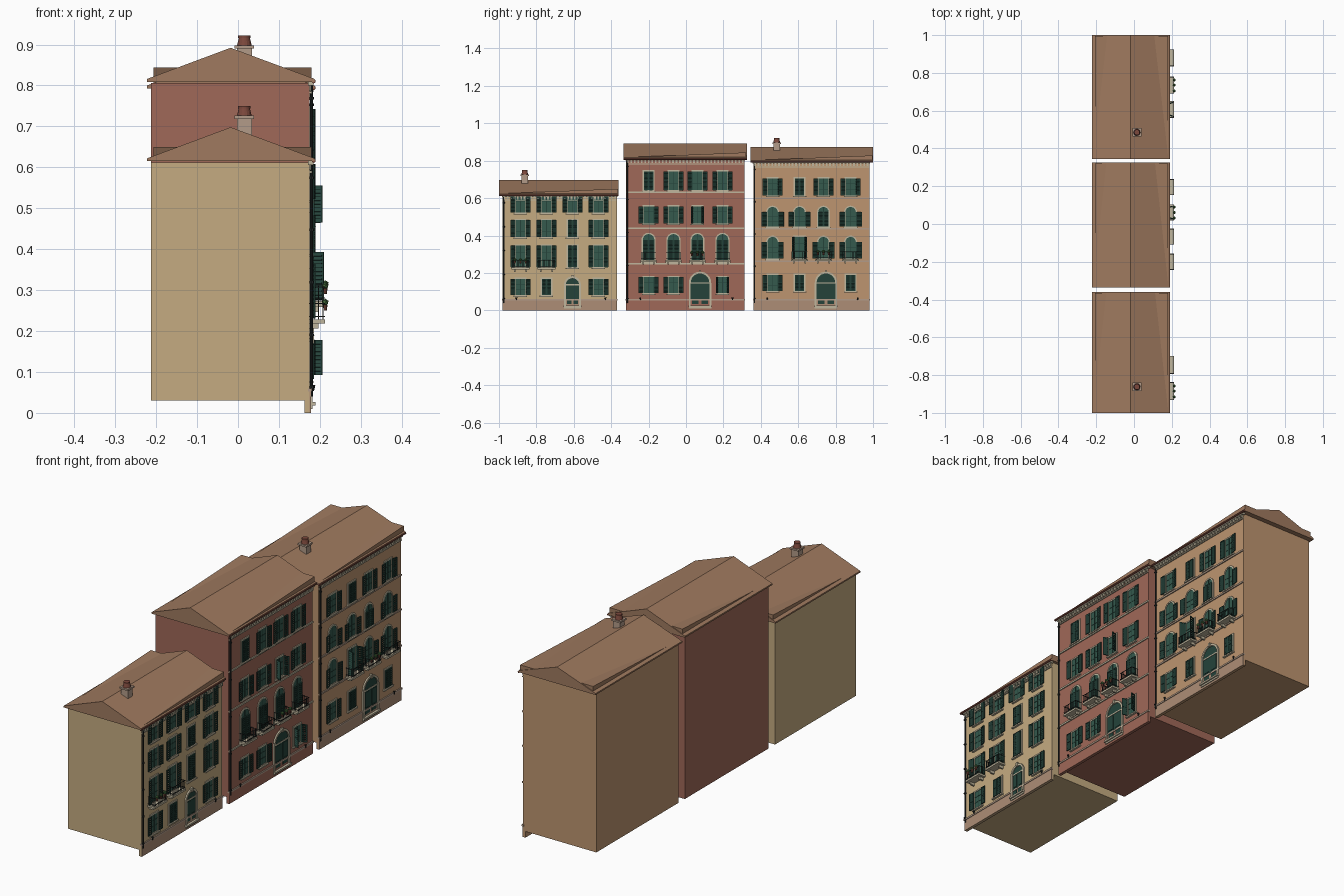
import bpy, bmesh, math, random
from mathutils import Matrix, Vector

if "Cube" in bpy.data.objects:
    bpy.data.objects.remove(bpy.data.objects["Cube"])

random.seed(4)
FX = 0.175  # x of the street facade
COL = dict(yellow=(.56, .41, .22), red=(.35, .14, .098), orange=(.51, .30, .16),
           roof=(.35, .195, .115), green=(.018, .055, .042), glass=(.035, .10, .075),
           cream=(.53, .47, .34), iron=(.018, .022, .022), clay=(.2, .065, .045),
           plinth=(.42, .27, .18), stone=(.45, .33, .25), leaf=(.05, .13, .04))
MATS = {}
for k, c in COL.items():
    MATS[k] = bpy.data.materials.new(k)
    MATS[k].diffuse_color = (*c, 1)
PARTS = {}


def part(name, col):
    """bmesh that collects everything belonging to one named object"""
    return PARTS.setdefault(name, (bmesh.new(), col))[0]


def box(bm, x0, x1, y0, y1, z0, z1, m=Matrix()):
    c = Vector(((x0 + x1) / 2, (y0 + y1) / 2, (z0 + z1) / 2))
    s = Matrix.Diagonal((x1 - x0, y1 - y0, z1 - z0, 1))
    bmesh.ops.create_cube(bm, size=1, matrix=m @ Matrix.Translation(c) @ s)


def cone(bm, x, y, z0, z1, r0, r1, n=12):
    bmesh.ops.create_cone(bm, cap_ends=True, segments=n, radius1=r0, radius2=r1,
                          depth=z1 - z0, matrix=Matrix.Translation((x, y, (z0 + z1) / 2)))


def outline(y, z0, z1, w, arched, g=0):
    """rectangular or round-headed opening, grown by g"""
    h = w / 2 + g
    pts = [(y - h, z0 - g), (y + h, z0 - g)]
    if not arched:
        return pts + [(y + h, z1 + g), (y - h, z1 + g)]
    zc = z1 - w / 2
    return pts + [(y + h * math.cos(a), zc + h * math.sin(a))
                  for a in (math.pi * i / 12 for i in range(13))]


def prism(bm, pts, x0, x1):
    a = [bm.verts.new((x0, *p)) for p in pts]
    b = [bm.verts.new((x1, *p)) for p in pts]
    bm.faces.new(a[::-1])
    bm.faces.new(b)
    for i in range(len(a)):
        j = (i + 1) % len(a)
        bm.faces.new((a[i], a[j], b[j], b[i]))


def ring(bm, inner, outer, x0, x1):
    loops = [[bm.verts.new((x, *p)) for p in pts]
             for x, pts in ((x0, inner), (x1, inner), (x1, outer), (x0, outer))]
    n = len(inner)
    for k in range(4):
        p, q = loops[k], loops[(k + 1) % 4]
        for i in range(n):
            j = (i + 1) % n
            bm.faces.new((p[i], p[j], q[j], q[i]))


def shutter(bm, y, z0, z1, w, side, angle):
    """louvred leaf hinged at y, reaching towards side, swung out by angle"""
    m = Matrix.Translation((FX + .005, y, 0)) @ Matrix.Rotation(-side * angle, 4, 'Z')
    span = lambda a, b: (min(a * side, b * side), max(a * side, b * side))
    t = .004
    for a, b in ((0, t), (w - t, w)):
        box(bm, 0, .004, *span(a, b), z0, z1, m)
    for z in (z0, (z0 + z1) / 2 - t / 2, z1 - t):
        box(bm, 0, .004, *span(t, w - t), z, z + t, m)
    n = int((z1 - z0) / .009)
    for i in range(n):
        z = z0 + (z1 - z0) * (i + .5) / n
        lo, hi = span(t, w - t)
        tilt = m @ Matrix.Translation((.002, 0, z)) @ Matrix.Rotation(.5, 4, 'Y')
        box(bm, -.0008, .0008, lo, hi, -.0055, .0055, tilt)


def window(b, y, z, h, w=.05, arched=False, mode='open'):
    z0, z1 = z - h / 2, z + h / 2
    fr = part(b + '_window_surrounds', 'cream')
    base = outline(y, z0, z1, w, arched)
    prism(part(b + '_window_glass', 'glass'), base, FX - .004, FX + .0015)
    ring(fr, base, outline(y, z0, z1, w, arched, .007), FX - .002, FX + .004)
    box(fr, FX - .002, FX + .010, y - w / 2 - .011, y + w / 2 + .011, z0 - .010, z0 - .004)
    sash = part(b + '_window_sashes', 'green')
    box(sash, FX, FX + .003, y - .0015, y + .0015, z0, z1)
    top = z1 - w / 2 if arched else z1
    for f in (.35, .68):
        zz = z0 + f * (top - z0)
        box(sash, FX, FX + .0028, y - w / 2, y + w / 2, zz - .001, zz + .001)
    sh = part(b + '_shutters', 'green')
    for s in (-1, 1):
        if mode == 'closed':
            shutter(sh, y + s * w / 2, z0, top, w / 2 - .001, -s, 0)
        else:
            a = random.choice((.06, .06, .1, .2)) if mode == 'open' else 1.25
            shutter(sh, y + s * (w / 2 + .002), z0, top, w / 2 + .002, s, a)


def balcony(b, y, z, w=.095, pots=False):
    sl, ir = part(b + '_balcony_slabs', 'cream'), part(b + '_balcony_rails', 'iron')
    x1 = FX + .038
    box(sl, FX - .002, x1, y - w / 2, y + w / 2, z - .009, z)
    for s in (-1, 1):
        box(sl, FX, FX + .022, y + s * w * .33 - .004, y + s * w * .33 + .004, z - .022, z - .009)
        ye = y + s * (w / 2 - .003)
        for zz in (z + .006, z + .038):
            box(ir, FX, x1, ye - .001, ye + .001, zz, zz + .0025)
        for i in range(4):
            x = FX + .003 + i * .009
            box(ir, x, x + .0014, ye - .0007, ye + .0007, z, z + .039)
    for zz in (z + .006, z + .038):
        box(ir, x1 - .004, x1 - .002, y - w / 2 + .002, y + w / 2 - .002, zz, zz + .0025)
    for i in range(11):
        yy = y - w / 2 + .003 + i * (w - .006) / 10
        box(ir, x1 - .0037, x1 - .0023, yy - .0007, yy + .0007, z, z + .039)
    if pots:
        for d in (-.03, 0, .028):
            cone(part(b + '_flower_pots', 'clay'), x1, y + d, z + .022, z + .036, .004, .006, 10)
            bmesh.ops.create_icosphere(part(b + '_pot_plants', 'leaf'), subdivisions=1, radius=.009,
                                       matrix=Matrix.Translation((x1, y + d, z + .042)))


def door(b, y, z1, w):
    o = outline(y, .02, z1, w, True)
    prism(part(b + '_door', 'green'), o, FX - .004, FX + .002)
    fr = part(b + '_door_surround', 'cream')
    ring(fr, o, outline(y, .02, z1, w, True, .010), FX - .002, FX + .007)
    box(fr, FX, FX + .004, y - w / 2, y + w / 2, z1 - w / 2 - .003, z1 - w / 2 + .003)
    box(fr, FX, FX + .014, y - w / 2 - .012, y + w / 2 + .012, .018, .026)
    box(fr, FX, FX + .011, y - .006, y + .006, z1 - .002, z1 + .016)
    leaf = part(b + '_door_panels', 'green')
    for s in (-1, 1):
        for za, zb in ((.035, .065), (.07, z1 - w / 2 - .008)):
            box(leaf, FX, FX + .004, y + s * w * .25 - w * .17, y + s * w * .25 + w * .17, za, zb)


def shell(b, y0, y1, top, r0, r1, ridge, courses):
    """walls, plinth, string courses, cornice and roof of one house"""
    box(part(b + '_house_walls', b), -.212, FX - .004, y0, y1, .03, top)
    box(part(b + '_facade', b), FX - .012, FX, y0, y1, 0, top)
    box(part(b + '_plinth', 'plinth' if b != 'red' else 'red'), FX - .01, FX + .003, y0, y1, 0, .052)
    tr = part(b + '_string_courses', 'cream' if b != 'orange' else 'stone')
    box(part(b + '_plinth_cap', 'stone'), FX - .004, FX + .006, y0 - .003, y1 + .003, .052, .060)
    for z in courses:
        box(tr, FX - .002, FX + .005, y0, y1, z - .004, z + .004)
    e = top + .012
    co = part(b + '_cornice', 'cream')
    box(co, FX - .004, FX + .010, y0 - .004, y1 + .004, top - .006, top + .003)
    box(co, FX - .004, FX + .005, y0, y1, top - .026, top - .021)
    n = 34
    for i in range(n):
        y = y0 + (y1 - y0) * (i + .5) / n
        box(co, FX - .002, FX + .008, y - .0045, y + .0045, top - .019, top - .006)
    # gable roof with thin verge
    rf = part(b + '_roof', 'roof')
    prof = [(-.222, e - .009), (.187, e - .009), (.187, e - .002), (-.018, ridge), (-.222, e - .002)]
    ends = [[rf.verts.new((x, y, z)) for x, z in prof] for y in (r0, r1)]
    rf.faces.new(ends[0])
    rf.faces.new(ends[1][::-1])
    for i in range(5):
        j = (i + 1) % 5
        rf.faces.new((ends[0][j], ends[0][i], ends[1][i], ends[1][j]))
    # tilted tile bed rising towards the far end
    tb = part(b + '_roof_tile_bed', 'roof')
    box(tb, -.206, .180, r0 + .006, r1 - .004, e - .008, e)
    for v in tb.verts:
        if v.co.z > e - .004 and v.co.y > (r0 + r1) / 2:
            v.co.z = e + .026
    # gutter and its downpipe
    g = part(b + '_gutter', 'clay')
    bmesh.ops.create_cone(g, cap_ends=True, segments=10, radius1=.005, radius2=.005, depth=r1 - r0,
                          matrix=Matrix.Translation((.185, (r0 + r1) / 2, e - .008)) @ Matrix.Rotation(math.pi / 2, 4, 'X'))
    p = part(b + '_downpipe', 'iron')
    yp = y0 + .006
    cone(p, FX + .005, yp, .04, top, .0035, .0035, 8)
    for k in range(5):
        z = .06 + k * (top - .1) / 4
        cone(p, FX + .005, yp, z, z + .006, .006, .006, 8)
    for f in (.12, .9):  # small iron fittings on the plinth cap
        cone(part(b + '_wall_fittings', 'iron'), FX + .009, y0 + f * (y1 - y0), .054, .068, .002, .005, 8)


def chimney(b, y, z):
    c = part(b + '_chimney', 'stone')
    box(c, -.003, .034, y - .018, y + .018, z - .085, z - .03)
    box(c, -.008, .039, y - .023, y + .023, z - .032, z - .024)
    pot = part(b + '_chimney_pot', 'clay')
    cone(pot, .0155, y, z - .024, z - .004, .018, .013, 16)
    cone(pot, .0155, y, z - .006, z, .015, .015, 16)


# yellow house
shell('yellow', -.98, -.37, .612, -1, -.36, .698, [])
chimney('yellow', -.862, .75)
ys = (-.885, -.746, -.607, -.468)
for i, y in enumerate(ys):
    window('yellow', y, .565, .085)
    window('yellow', y, .437, .09, mode='closed' if i == 2 else 'open')
    window('yellow', y, .288, .115, mode='closed' if i == 2 else 'open')
    if i != 2:
        window('yellow', y, .125, .085, mode='closed' if i == 1 else 'open')
    if i < 2:
        balcony('yellow', y, .228, pots=i == 0)
door('yellow', -.607, .172, .07)

# red house
shell('red', -.32, .312, .806, -.335, .325, .892, (.63, .44, .25))
ys = (-.2, -.067, .061, .195)
for i, y in enumerate(ys):
    window('red', y, .692, .1, mode='closed' if i == 0 else 'open')
    window('red', y, .51, .09, mode='swung' if i == 2 else 'open')
    window('red', y, .335, .145, .062, True, 'closed')
    balcony('red', y, .268, .085, i == 2)
    if i != 2:
        window('red', y, .135, .085, mode='swung' if i == 3 else 'open')
door('red', .075, .197, .10)

# orange house
shell('orange', .36, .98, .79, .345, 1, .872, (.60, .435, .262))
chimney('orange', .485, .922)
ys = (.463, .607, .735, .88)
for i, y in enumerate(ys):
    window('orange', y, .66, .09, mode='closed' if i == 1 else 'open')
    window('orange', y, .5, .105, .056, True, 'closed' if i == 2 else 'open')
    window('orange', y, .335, .115, .056, i != 1, 'swung' if i == 1 else 'open')
    if i:
        balcony('orange', y, .273, .09, i == 2)
    if i != 2:
        window('orange', y, .147, .085, mode='closed' if i else 'open')
door('orange', .748, .197, .10)

# turn every collected part into an object
for name, (bm, col) in PARTS.items():
    bmesh.ops.recalc_face_normals(bm, faces=bm.faces)
    me = bpy.data.meshes.new(name)
    bm.to_mesh(me)
    bm.free()
    me.materials.append(MATS[col])
    bpy.context.collection.objects.link(bpy.data.objects.new(name, me))

for m in bpy.data.materials:
    if m.users and not m.is_grease_pencil:
        m.use_nodes = True
        m.node_tree.nodes["Principled BSDF"].inputs["Base Color"].default_value = m.diffuse_color
